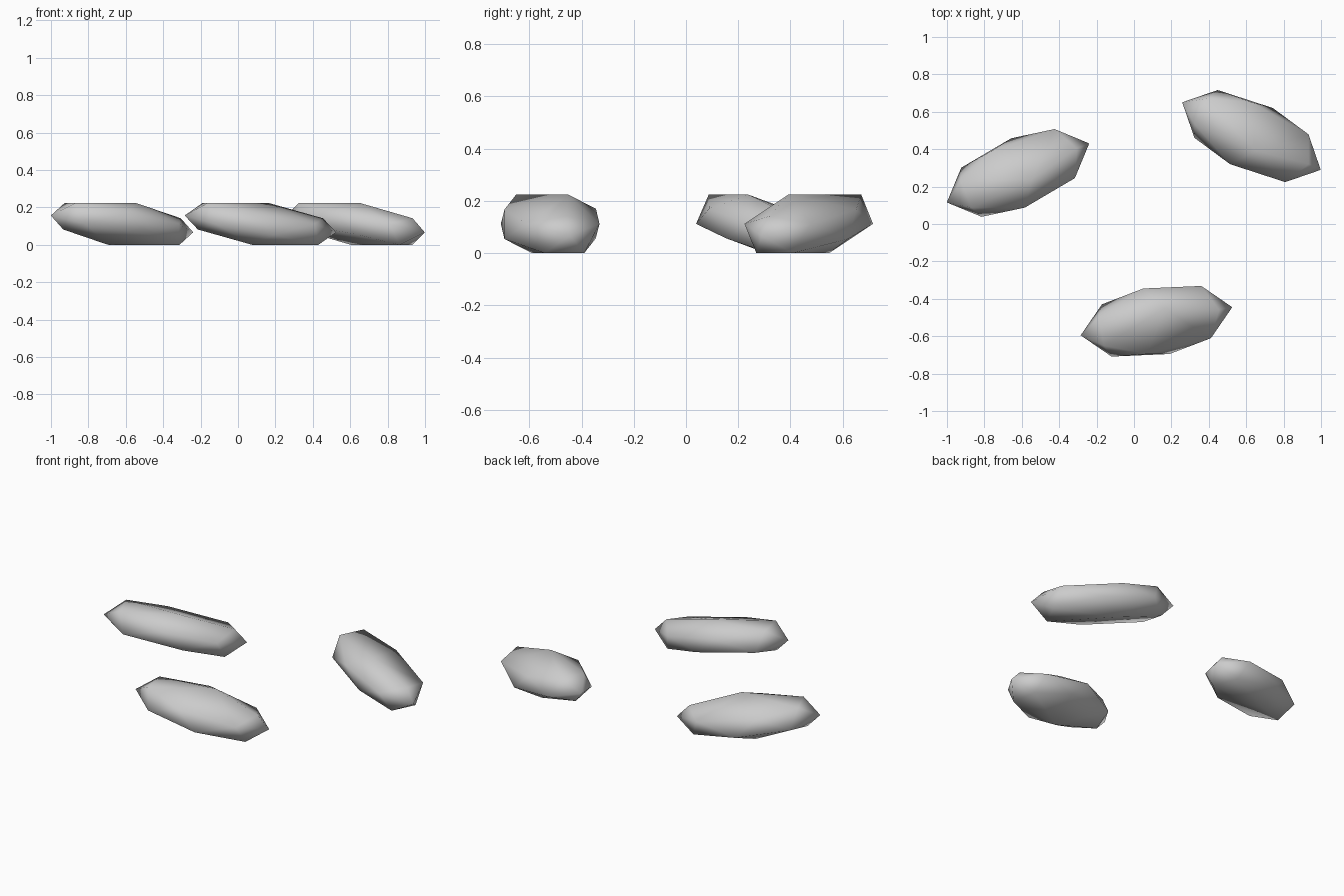
import bpy, bmesh, math
from mathutils import Vector

if "Cube" in bpy.data.objects:
    bpy.data.objects.remove(bpy.data.objects["Cube"])

# one grey for every pebble
grey = bpy.data.materials.new("stone_grey")
grey.diffuse_color = (0.6, 0.6, 0.6, 1.0)
grey.use_nodes = True
grey.node_tree.nodes["Principled BSDF"].inputs["Base Color"].default_value = grey.diffuse_color

# half of the pebble's corners (long axis = x); the rest are point reflections
HALF = [
    (-0.412, 0.000, 0.045),   # tip
    (-0.300, 0.077, 0.112),   # flat top triangle
    (-0.300, -0.077, 0.112),
    (0.055, -0.060, 0.112),
    (0.340, 0.000, 0.030),    # shoulder over the low tip
    (0.270, 0.142, 0.000),    # waist corners
    (-0.270, 0.142, 0.000),
    (-0.037, -0.185, 0.058),  # bulging flanks
    (-0.080, 0.163, 0.055),
]


def pebble(name, x, y, angle, mirror):
    """Faceted, elongated stone lying on its flat underside."""
    bm = bmesh.new()
    for p in HALF:
        v = Vector((p[0], p[1] * mirror, p[2]))
        bm.verts.new(v)
        bm.verts.new(-v)
    res = bmesh.ops.convex_hull(bm, input=bm.verts[:])
    loose = [v for v in bm.verts if not v.link_faces]
    bmesh.ops.delete(bm, geom=loose, context='VERTS')
    bmesh.ops.recalc_face_normals(bm, faces=bm.faces[:])
    for f in bm.faces:
        f.smooth = True
    me = bpy.data.meshes.new(name)
    bm.to_mesh(me)
    bm.free()
    me.materials.append(grey)
    ob = bpy.data.objects.new(name, me)
    ob.location = (x, y, 0.112)
    ob.rotation_euler = (0, 0, math.radians(angle))
    bpy.context.collection.objects.link(ob)


pebble("left_pebble", -0.62, 0.273, 22.5, 1)
pebble("right_pebble", 0.628, 0.47, -26, 1)
pebble("front_pebble", 0.12, -0.52, 10.5, -1)
